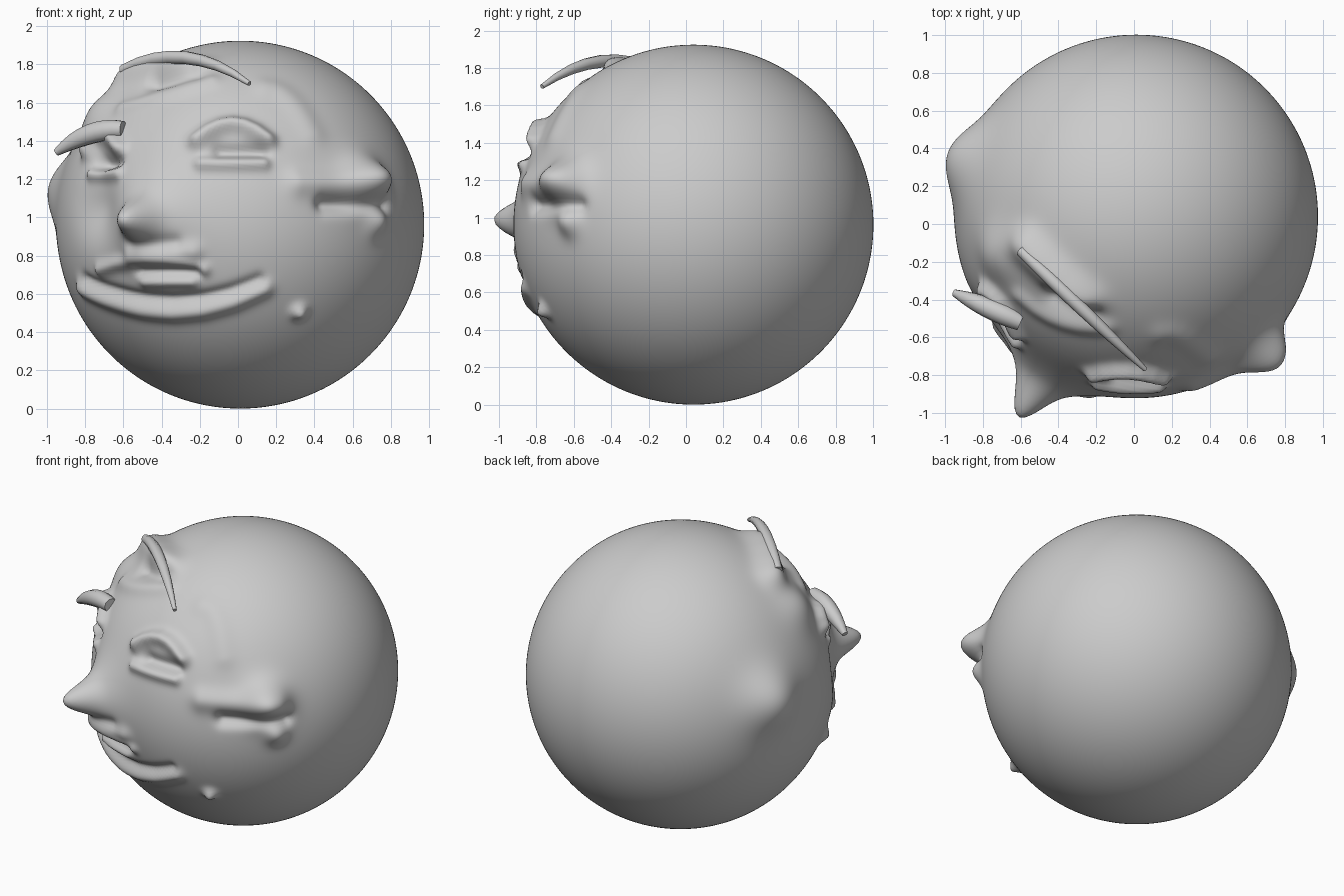
import bpy, bmesh, math
from mathutils import Vector

if "Cube" in bpy.data.objects:
    bpy.data.objects.remove(bpy.data.objects["Cube"])

C = Vector((0.012, 0.04, 0.962))
R = 0.962
strokes = []  # (path on the ball, height, width)


def bump(x, y, z, height, width):
    # round swelling (or hollow) under a 3D point
    strokes.append(([(Vector((x, y, z)) - C).normalized() * R], height, width))


def arc(x, z, half, sag, height, width, tilt=0.0):
    # curved fold on the front of the ball, ends raised by sag
    path = []
    for i in range(7):
        t = i / 3 - 1
        dx = x + half * t - C.x
        dz = z + sag * t * t + tilt * t - C.z
        dy = -math.sqrt(max(R * R - dx * dx - dz * dz, 0))
        path.append(Vector((dx, dy, dz)).normalized() * R)
    strokes.append((path, height, width))


def eye(x, z, half):
    # brow, slit and lower lid
    arc(x, z + 0.13, half, -0.08, 0.06, 0.045)
    arc(x + half / 4, z, half * 0.6, 0, -0.045, 0.04)
    arc(x, z - 0.07, half * 0.9, 0, 0.035, 0.035)


def spike(name, base, tip, lift, radius):
    # bowed, tapered lock of hair
    a, b = Vector(base), Vector(tip)
    cu = bpy.data.curves.new(name, 'CURVE')
    cu.dimensions = '3D'
    cu.bevel_depth = radius
    cu.bevel_resolution = 3
    cu.use_fill_caps = True
    s = cu.splines.new('POLY')
    s.points.add(8)
    for i, q in enumerate(s.points):
        t = i / 8
        p = a.lerp(b, t) + Vector((0, 0, lift * 4 * t * (1 - t)))
        q.co = (*p, 1)
        q.radius = 0.7 + 0.9 * t - 1.3 * t * t
    s.use_smooth = True
    bpy.context.collection.objects.link(bpy.data.objects.new(name, cu))


# ears
bump(-0.97, 0.37, 1.15, 0.105, 0.19)
bump(0.74, -0.72, 1.2, 0.13, 0.13)
bump(0.7, -0.6, 0.97, 0.05, 0.07)
arc(0.51, 1.18, 0.19, 0, 0.035, 0.07)
arc(0.6, 1.07, 0.15, 0, -0.05, 0.045)

# nose and hollow cheek
bump(-0.6, -1.0, 0.99, 0.17, 0.085)
bump(-0.55, -0.95, 0.98, 0.1, 0.2)
bump(-0.74, -0.56, 1.05, -0.06, 0.16)
arc(-0.42, 0.87, 0.1, 0, -0.025, 0.04)
arc(-0.38, 0.82, 0.15, 0, 0.03, 0.05)

# lips and chin fold
arc(-0.45, 0.78, 0.27, -0.05, 0.03, 0.035)
arc(-0.36, 0.72, 0.14, 0, -0.035, 0.035)
arc(-0.36, 0.67, 0.12, 0, 0.03, 0.035)
arc(-0.34, 0.57, 0.45, 0.1, -0.03, 0.035)
arc(-0.34, 0.50, 0.47, 0.13, 0.035, 0.05)

# mole
bump(0.31, -0.73, 0.52, 0.05, 0.04)

# eyes
eye(-0.03, 1.35, 0.18)
eye(-0.7, 1.3, 0.08)
bump(-0.72, -0.5, 1.3, -0.04, 0.09)

# hair roots, hood and pocket below it
for k in range(5):
    bump(-0.63 + 0.09 * k, -0.12 - 0.09 * k, 1.79 + 0.025 * k, 0.06, 0.09)
bump(-0.72, -0.16, 1.55, 0.05, 0.15)
arc(-0.32, 1.73, 0.1, 0, -0.05, 0.06, 0.02)
arc(-0.37, 1.64, 0.23, 0, 0.02, 0.05, 0.07)

# forehead ripple
arc(0.27, 1.62, 0.12, -0.06, 0.015, 0.07, -0.12)


def dist(p, path):
    best = 9.0
    for a, b in zip(path, path[1:] or path):
        ab = b - a
        l2 = ab.length_squared
        t = min(max((p - a).dot(ab) / l2, 0), 1) if l2 > 0 else 0
        best = min(best, (p - a - ab * t).length)
    return best


# head: fine ball with the strokes pushed along its normals
bm = bmesh.new()
bmesh.ops.create_icosphere(bm, subdivisions=7, radius=R)
for v in bm.verts:
    p = v.co.copy()
    if p.y < 0.75:
        h = 0.0
        for path, height, w in strokes:
            reach = (path[-1] - path[0]).length + 2.6 * w
            if (p - path[0]).length > reach + 0.1:
                continue
            d = dist(p, path)
            if d < 2.6 * w:
                h += height * math.exp(-(d / w) ** 2)
        v.co = p * (1 + h / R)
    v.co += C
for f in bm.faces:
    f.smooth = True
me = bpy.data.meshes.new("head")
bm.to_mesh(me)
bm.free()
bpy.context.collection.objects.link(bpy.data.objects.new("head", me))

# loose locks of hair
spike("hair_lock", (-0.6, -0.14, 1.77), (0.06, -0.77, 1.7), 0.1, 0.042)
spike("brow_lock", (-0.6, -0.52, 1.46), (-0.95, -0.365, 1.34), 0.035, 0.065)
